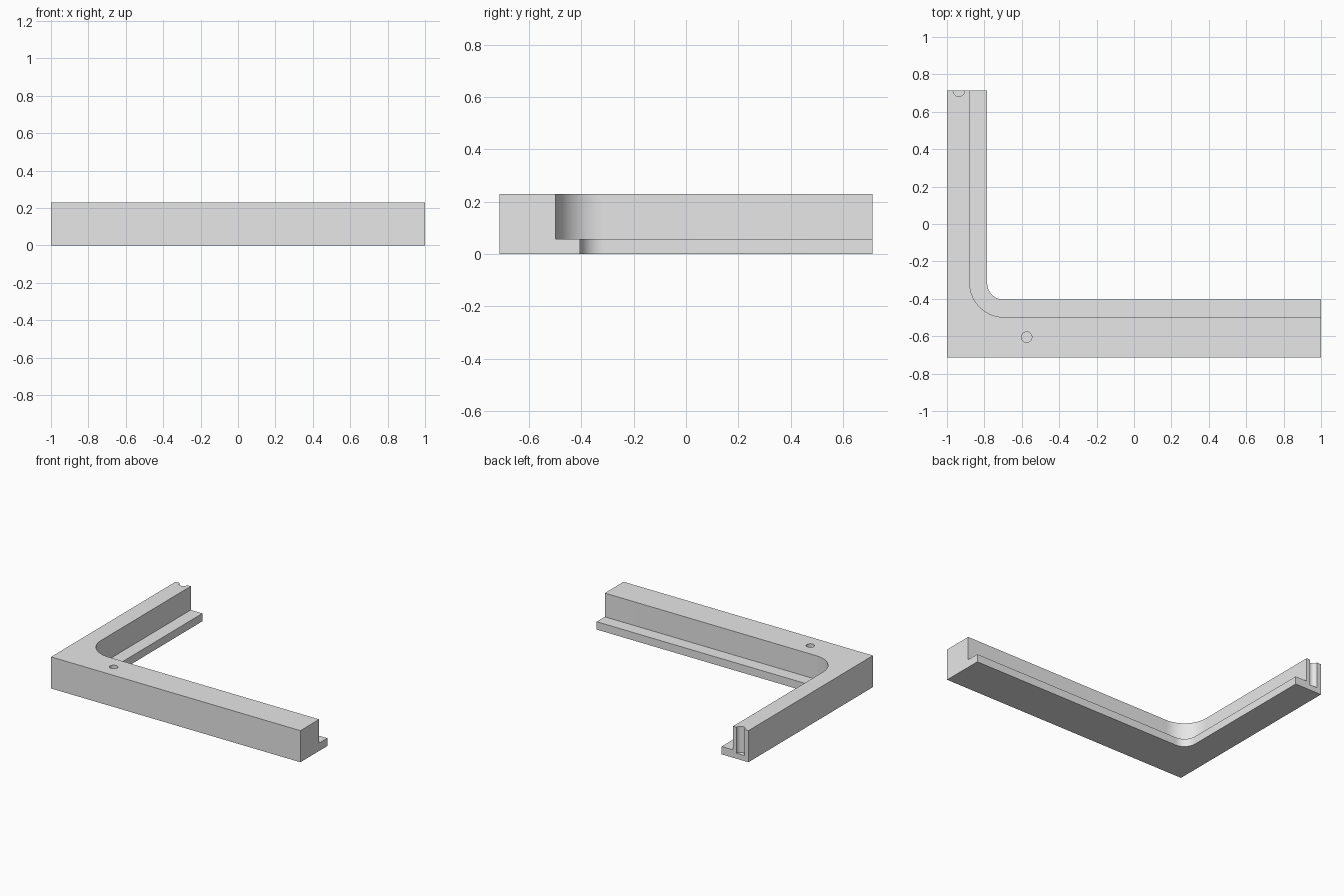
import bpy
import bmesh
import math

cube = bpy.data.objects.get("Cube")
if cube:
    bpy.data.objects.remove(cube, do_unlink=True)

HALF_X, HALF_Y = 1.0, 0.713
HEIGHT, LEDGE_Z = 0.229, 0.057
CX, CY = -0.695, -0.315            # shared centre of both inner fillets
WALL_R, LEDGE_R = 0.183, 0.09
ARC_STEPS = 20

gray = bpy.data.materials.new("light gray")
gray.use_nodes = True
gray.diffuse_color = (0.8, 0.8, 0.8, 1)
gray.node_tree.nodes["Principled BSDF"].inputs["Base Color"].default_value = (0.8, 0.8, 0.8, 1)


def section(outer, wall, ledge):
    """Stepped cross-section running from the outer face to the inner ledge."""
    return [(*outer, 0), (*outer, HEIGHT), (*wall, HEIGHT),
            (*wall, LEDGE_Z), (*ledge, LEDGE_Z), (*ledge, 0)]


# Stations along the frame: front rail end, rounded corner, side rail end
stations = [section((HALF_X, -HALF_Y), (HALF_X, CY - WALL_R), (HALF_X, CY - LEDGE_R))]
for i in range(ARC_STEPS + 1):
    a = -math.pi / 2 * (1 + i / ARC_STEPS)
    c, s = math.cos(a), math.sin(a)
    stations.append(section((-HALF_X, -HALF_Y),
                            (CX + WALL_R * c, CY + WALL_R * s),
                            (CX + LEDGE_R * c, CY + LEDGE_R * s)))
stations.append(section((-HALF_X, HALF_Y), (CX - WALL_R, HALF_Y), (CX - LEDGE_R, HALF_Y)))

# Corner frame skinned between the stations
bm = bmesh.new()
rings = [[bm.verts.new(p) for p in st] for st in stations]
for r0, r1 in zip(rings, rings[1:]):
    for j in range(6):
        k = (j + 1) % 6
        bm.faces.new((r0[j], r0[k], r1[k], r1[j]))
bm.faces.new(rings[0])
bm.faces.new(rings[-1])
bmesh.ops.remove_doubles(bm, verts=bm.verts, dist=1e-5)
bmesh.ops.dissolve_limit(bm, angle_limit=0.01, verts=bm.verts, edges=bm.edges)
bmesh.ops.recalc_face_normals(bm, faces=bm.faces)
mesh = bpy.data.meshes.new("corner_frame")
bm.to_mesh(mesh)
bm.free()
mesh.materials.append(gray)
frame = bpy.data.objects.new("corner_frame", mesh)
bpy.context.collection.objects.link(frame)


def drill(name, x, y, radius, floor):
    """Blind vertical round cut from the top face down to the floor height."""
    depth = HEIGHT + 0.1 - floor
    bpy.ops.mesh.primitive_cylinder_add(vertices=24, radius=radius, depth=depth,
                                        location=(x, y, floor + depth / 2))
    cutter = bpy.context.object
    cutter.name = name
    cutter.data.materials.append(gray)
    mod = frame.modifiers.new(name, 'BOOLEAN')
    mod.operation = 'DIFFERENCE'
    mod.solver = 'EXACT'
    mod.object = cutter
    bpy.ops.object.select_all(action='DESELECT')
    frame.select_set(True)
    bpy.context.view_layer.objects.active = frame
    bpy.ops.object.modifier_apply(modifier=name)
    bpy.data.objects.remove(cutter, do_unlink=True)


# Peg hole in the front rail and half-round groove in the side rail end
drill("peg_hole", -0.574, -0.605, 0.028, 0.04)
drill("end_groove", -0.936, HALF_Y, 0.031, 0.04)

bpy.ops.object.shade_smooth_by_angle(angle=math.radians(30))
